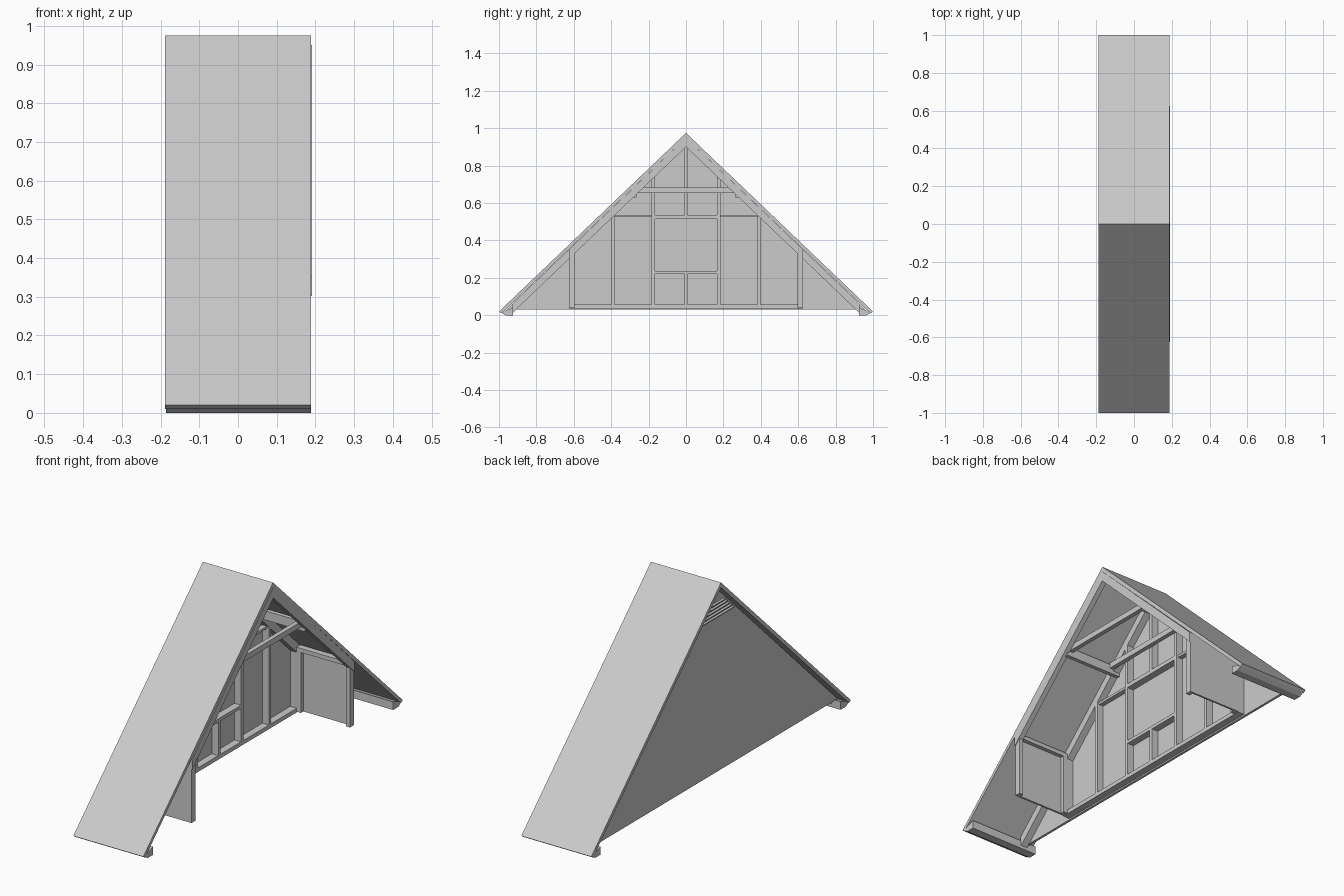
import bpy
import bmesh

if "Cube" in bpy.data.objects:
    bpy.data.objects.remove(bpy.data.objects["Cube"], do_unlink=True)

grey = bpy.data.materials.new("plain grey")
grey.use_nodes = True
COLOUR = (0.6, 0.6, 0.6, 1)
grey.diffuse_color = COLOUR
grey.node_tree.nodes["Principled BSDF"].inputs["Base Color"].default_value = COLOUR

APEX, SLOPE = 0.975, 0.957
SLAB = 0.025           # vertical roof thickness
RAFTER = 0.05          # vertical rafter depth
WALL_OUT, WALL_IN, STUD_IN = -0.147, -0.135, -0.1
EDGE = 0.189           # half width of the roof


def roof_z(y, drop=0.0):
    return APEX - SLOPE * abs(y) - drop


def prism(name, profile, x0, x1):
    """Extrude a (y, z) outline along x."""
    bm = bmesh.new()
    face = bm.faces.new([bm.verts.new((x0, y, z)) for y, z in profile])
    new = bmesh.ops.extrude_face_region(bm, geom=[face])["geom"]
    bmesh.ops.translate(bm, vec=(x1 - x0, 0, 0),
                        verts=[v for v in new if isinstance(v, bmesh.types.BMVert)])
    bmesh.ops.recalc_face_normals(bm, faces=bm.faces)
    mesh = bpy.data.meshes.new(name)
    bm.to_mesh(mesh)
    bm.free()
    mesh.materials.append(grey)
    obj = bpy.data.objects.new(name, mesh)
    bpy.context.collection.objects.link(obj)
    return obj


def box(name, x0, x1, y0, y1, z0, z1):
    return prism(name, [(y0, z0), (y1, z0), (y1, z1), (y0, z1)], x0, x1)


def sloped(name, side, y0, y1, top, bottom, x0, x1):
    """Board that follows one roof slope, between two depths under its surface."""
    prism(name, [(side * y0, roof_z(y0, top)), (side * y1, roof_z(y1, top)),
                 (side * y1, roof_z(y1, bottom)), (side * y0, roof_z(y0, bottom))], x0, x1)


def stud(name, y, z0, z1, half=0.009):
    box(name, WALL_IN, STUD_IN, y - half, y + half, z0, z1)


# Gable wall sheet
under = SLAB + 0.001
half = (APEX - under - 0.03) / SLOPE
prism("gable_wall", [(-half, 0.03), (half, 0.03), (0, APEX - under)], WALL_OUT, WALL_IN)

for side, label in ((-1, "front"), (1, "back")):
    # Roof slab with its lower end cut square to the slope
    prism(label + "_roof_slab",
          [(0, APEX), (side, roof_z(1) + 0.002), (side * 0.986, roof_z(0.986, SLAB) + 0.004),
           (0, APEX - SLAB)], -EDGE, EDGE)
    # Eave beam
    prism(label + "_eave_beam",
          [(side * 0.925, 0.0), (side * 0.965, 0.0), (side * 0.985, 0.012),
           (side * 0.97, 0.024), (side * 0.925, 0.04)], -EDGE + 0.003, EDGE)
    # Rafters: short at the open end, full length against the wall
    sloped(label + "_end_rafter", side, 0, 0.625, SLAB, SLAB + RAFTER, 0.165, 0.191)
    sloped(label + "_wall_rafter", side, 0, 0.93, SLAB, SLAB + RAFTER, WALL_IN, STUD_IN)
    # Knee wall: outer panel, posts and plates
    outer, inner = side * 0.625, side * 0.595
    low, high = sorted((outer, inner))
    panel = sorted((outer, side * 0.615))
    box(label + "_knee_panel", WALL_IN, 0.187, *panel, 0.04, 0.35)
    for tag, x in (("inner", STUD_IN), ("outer", 0.165)):
        box(f"{label}_knee_{tag}_post", x, x + 0.022, low, high, 0.04, 0.35)
    box(label + "_knee_top_plate", WALL_IN, 0.187, low, high, 0.335, 0.355)
    # Purlin under the rafters
    box(label + "_purlin", WALL_IN, 0.175, *sorted((side * 0.265, side * 0.285)), 0.63, 0.675)
    # Wall studs
    stud(label + "_window_stud", side * 0.175, 0.04, roof_z(0.175, 0.06))
    stud(label + "_long_stud", side * 0.39, 0.04, roof_z(0.39, 0.06))
    stud(label + "_corner_stud", side * 0.61, 0.04, roof_z(0.61, 0.06), 0.014)
    # Side noggings
    box(label + "_nogging", WALL_IN, STUD_IN - 0.01, *sorted((side * 0.175, side * 0.39)),
        0.525, 0.537)

# Middle studs, plates and window framing
stud("lower_middle_stud", 0, 0.04, 0.23)
stud("upper_middle_stud", 0, 0.52, 0.9)
for name, reach, z0, z1 in (("bottom_plate", 0.625, 0.037, 0.057),
                            ("window_sill", 0.17, 0.22, 0.236),
                            ("window_header", 0.17, 0.516, 0.536)):
    box(name, WALL_IN, STUD_IN, -reach, reach, z0, z1)

# Collar ties at the open end and at the wall
for tag, x in (("end", 0.143), ("wall", STUD_IN)):
    reach_low = (APEX - SLAB - 0.655) / SLOPE
    reach_high = (APEX - SLAB - 0.682) / SLOPE
    prism(tag + "_collar_tie", [(-reach_low, 0.655), (reach_low, 0.655),
                                (reach_high, 0.682), (-reach_high, 0.682)], x, x + 0.022)

# Louvre slats high on the outside of the gable
for i in range(5):
    z = 0.79 + 0.016 * i
    reach = (APEX - SLAB - z - 0.02) / SLOPE
    box(f"vent_slat_{i + 1}", WALL_OUT - 0.012, WALL_OUT, -reach, reach, z, z + 0.005)
